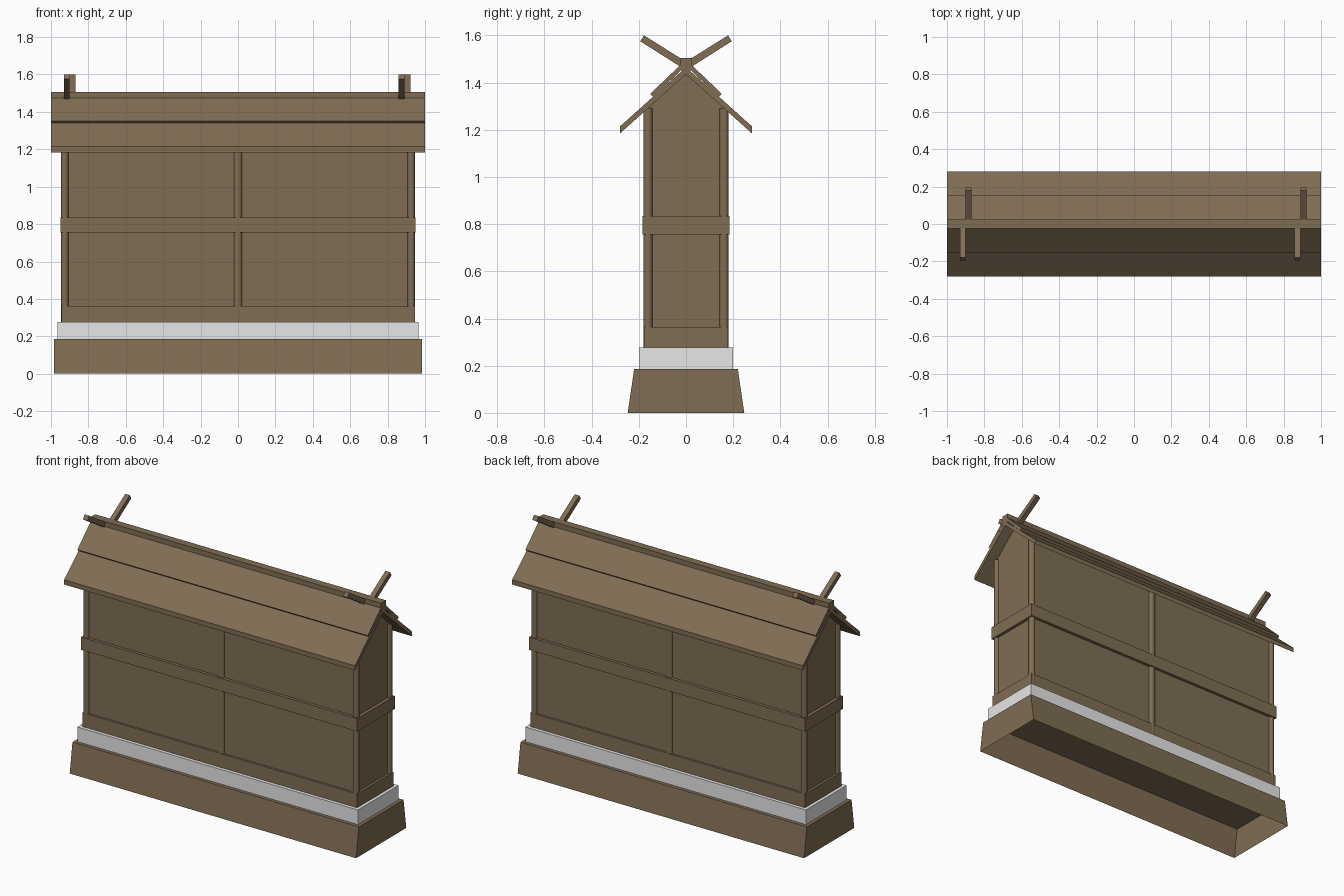
import bpy, bmesh, math
from mathutils import Vector

if "Cube" in bpy.data.objects:
    bpy.data.objects.remove(bpy.data.objects["Cube"])


def material(name, rgb):
    m = bpy.data.materials.new(name)
    m.diffuse_color = (*rgb, 1.0)
    m.use_nodes = True
    m.node_tree.nodes["Principled BSDF"].inputs["Base Color"].default_value = m.diffuse_color
    return m


WOOD = material("brown wood", (0.217, 0.155, 0.089))
STONE = material("light grey stone", (0.8, 0.8, 0.8))


def finish(name, bm, mat):
    bmesh.ops.recalc_face_normals(bm, faces=bm.faces)
    me = bpy.data.meshes.new(name)
    bm.to_mesh(me)
    bm.free()
    me.materials.append(mat)
    ob = bpy.data.objects.new(name, me)
    bpy.context.collection.objects.link(ob)
    return ob


def extrude_x(name, profile, x0, x1, mat=WOOD, open_bottom=False):
    """Extrude a (y, z) profile along x."""
    bm = bmesh.new()
    a = [bm.verts.new((x0, y, z)) for y, z in profile]
    b = [bm.verts.new((x1, y, z)) for y, z in profile]
    n = len(profile)
    bm.faces.new(a)
    bm.faces.new(b[::-1])
    for i in range(n):
        if open_bottom and i == 0:
            continue
        j = (i + 1) % n
        bm.faces.new((a[i], a[j], b[j], b[i]))
    return finish(name, bm, mat)


def box(name, hx, hy, z0, z1, mat=WOOD):
    return extrude_x(name, [(-hy, z0), (hy, z0), (hy, z1), (-hy, z1)], -hx, hx, mat)


def post(name, x, y, r, z0, z1):
    bm = bmesh.new()
    bmesh.ops.create_cone(bm, cap_ends=True, segments=16, radius1=r, radius2=r, depth=z1 - z0)
    bmesh.ops.translate(bm, vec=Vector((x, y, (z0 + z1) / 2)), verts=bm.verts)
    ob = finish(name, bm, WOOD)
    bpy.context.view_layer.objects.active = ob
    ob.select_set(True)
    bpy.ops.object.shade_smooth_by_angle(angle=math.radians(40))
    ob.select_set(False)


# Sloped base, hollow underneath, and stone course
extrude_x("base", [(-0.247, 0), (0.247, 0), (0.22, 0.185), (-0.22, 0.185)],
          -0.985, 0.985, open_bottom=True)
box("stone_course", 0.965, 0.20, 0.186, 0.277, STONE)

# Wall panels with gable ends
extrude_x("wall_panels", [(-0.166, 0.27), (0.166, 0.27), (0.166, 1.288),
                          (0, 1.437), (-0.166, 1.288)], -0.93, 0.93)

# Rails
box("bottom_rail", 0.945, 0.179, 0.27, 0.363)
box("middle_rail", 0.95, 0.185, 0.755, 0.835)

# Posts
for sy, side in ((-1, "front"), (1, "back")):
    for sx, end in ((-1, "left"), (1, "right")):
        post(f"{side}_{end}_post", sx * 0.926, sy * 0.161, 0.0195, 0.275, 1.29)
    post(f"{side}_centre_post", 0, sy * 0.157, 0.0235, 0.275, 1.29)

# Two overlapping roof boards on each side
for s, side in ((-1, "front"), (1, "back")):
    lower = [(0, 1.435), (0.28, 1.184), (0.28, 1.214), (0, 1.465)]
    upper = [(0, 1.472), (0.138, 1.339), (0.152, 1.352), (0.02, 1.478), (0, 1.48)]
    extrude_x(f"{side}_lower_roof", [(s * y, z) for y, z in lower], -1, 1)
    extrude_x(f"{side}_upper_roof", [(s * y, z) for y, z in upper], -0.999, 0.999)

# Ridge beam
extrude_x("ridge_beam", [(-0.024, 1.45), (0.024, 1.45), (0.024, 1.505), (-0.024, 1.505)], -1, 1)

# Crossed finials at each end of the ridge
finial = [(0.178, 1.6), (0.194, 1.575), (0.0, 1.452), (-0.018, 1.477)]
for x, end in ((-0.9, "left"), (0.89, "right")):
    extrude_x(f"{end}_front_finial", [(-y, z) for y, z in finial], x - 0.031, x)
    extrude_x(f"{end}_back_finial", finial, x, x + 0.031)
